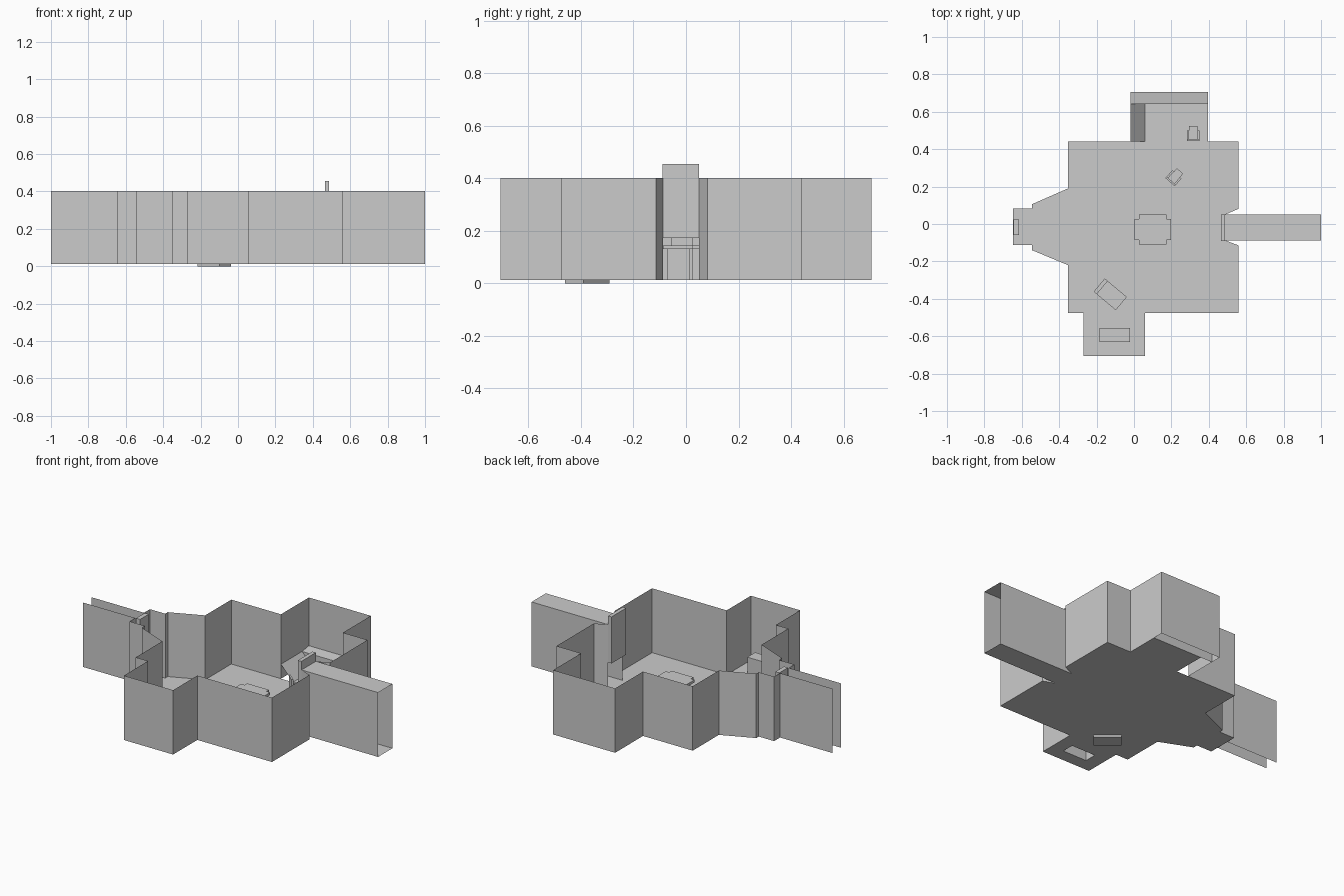
import bpy, bmesh, math
from mathutils import Matrix

if "Cube" in bpy.data.objects:
    bpy.data.objects.remove(bpy.data.objects["Cube"])

Z0, Z1 = 0.012, 0.402   # floor level and wall top


def finish(name, bm):
    me = bpy.data.meshes.new(name)
    bm.to_mesh(me)
    bm.free()
    ob = bpy.data.objects.new(name, me)
    bpy.context.collection.objects.link(ob)
    return ob


def wall(name, path, z0=Z0, z1=Z1):
    """Thin wall following a plan path."""
    bm = bmesh.new()
    lo = [bm.verts.new((x, y, z0)) for x, y in path]
    hi = [bm.verts.new((x, y, z1)) for x, y in path]
    for i in range(len(path) - 1):
        bm.faces.new((lo[i], lo[i + 1], hi[i + 1], hi[i]))
    return finish(name, bm)


def sheet(name, loops, z):
    """Flat sheet; loops after the first are holes."""
    bm = bmesh.new()
    edges = []
    for loop in loops:
        vs = [bm.verts.new((x, y, z)) for x, y in loop]
        edges += [bm.edges.new((vs[i - 1], vs[i])) for i in range(len(vs))]
    bmesh.ops.triangle_fill(bm, use_beauty=True, use_dissolve=False,
                            edges=edges, normal=(0, 0, 1))
    return finish(name, bm)


def rect(x0, x1, y0, y1):
    return [(x0, y0), (x1, y0), (x1, y1), (x0, y1)]


def boxes(name, parts, loc=(0, 0, 0), angle=0, open_bottom=False):
    """One object from boxes given as x0, x1, y0, y1, z0, z1."""
    bm = bmesh.new()
    for x0, x1, y0, y1, z0, z1 in parts:
        m = (Matrix.Translation(((x0 + x1) / 2, (y0 + y1) / 2, (z0 + z1) / 2))
             @ Matrix.Diagonal((x1 - x0, y1 - y0, z1 - z0, 1)))
        bmesh.ops.create_cube(bm, size=1, matrix=m)
    if open_bottom:
        bm.normal_update()
        bmesh.ops.delete(bm, geom=[f for f in bm.faces if f.normal.z < -0.9],
                         context='FACES')
    ob = finish(name, bm)
    ob.location = loc
    ob.rotation_euler.z = math.radians(angle)
    return ob


# room walls: south half and north half, from the right doorway to the left one
south = [(0.487, -0.087), (0.56, -0.115), (0.56, -0.475), (0.06, -0.475),
         (0.06, -0.707), (-0.27, -0.707), (-0.27, -0.475), (-0.353, -0.475),
         (-0.353, -0.22), (-0.545, -0.14), (-0.545, -0.112), (-0.648, -0.112)]
north = [(-0.648, 0.082), (-0.545, 0.082), (-0.545, 0.106), (-0.353, 0.19),
         (-0.353, 0.44), (-0.02, 0.44), (-0.02, 0.707), (0.395, 0.707),
         (0.395, 0.44), (0.56, 0.44), (0.56, 0.082), (0.487, 0.05)]
wall("south_walls", south + [(-0.648, -0.058)])
wall("north_walls", [(-0.648, 0.025)] + north)

# floor, left open under the counter, the back bench and the sloped console
floor = south + north[:5] + [(-0.02, 0.44), (0.06, 0.44), (0.06, 0.642),
                             (0.395, 0.642)] + north[8:]
counter = (-0.185, -0.022, -0.63, -0.555)
sheet("floor", [floor, rect(*counter)], Z0)

# right corridor: walls, floor and ceiling, open at the end
for name, y in (("south", -0.087), ("north", 0.05)):
    wall("right_corridor_wall_" + name, [(0.487, y), (1, y)])
for name, z in (("floor", Z0), ("ceiling", Z1)):
    sheet("right_corridor_" + name, [rect(0.487, 1, -0.087, 0.05)], z)

# left corridor: two bare walls
for name, y in (("south", -0.058), ("north", 0.025)):
    wall("left_corridor_wall_" + name, [(-0.648, y), (-1, y)])

# doors: the right one is raised
boxes("right_door", [(0.464, 0.487, -0.09, 0.05, 0.173, 0.455)])
boxes("left_door", [(-0.643, -0.616, -0.058, 0.025, Z0, Z1)])

# counter in the south alcove
boxes("counter", [counter + (Z0, 0.11)], open_bottom=True)

# bench and sloped console in the north alcove
bm = bmesh.new()
rows = [[bm.verts.new((x, y, z)) for y, z in
         ((0.642, Z0), (0.642, 0.1), (0.707, 0.11))] for x in (-0.02, 0.395)]
for i in range(2):
    bm.faces.new((rows[0][i], rows[1][i], rows[1][i + 1], rows[0][i + 1]))
finish("back_bench", bm)
bm = bmesh.new()
bm.faces.new([bm.verts.new(p) for p in ((0.06, 0.44, Z0), (0.06, 0.642, Z0),
                                        (-0.02, 0.642, 0.1), (-0.02, 0.44, 0.1))])
finish("sloped_console", bm)

# centre table with notched corners
bm = bmesh.new()
w, d, n = 0.097, 0.08, 0.024
q = [(w, d - n), (w - n, d - n), (w - n, d)]
plan = (q + [(-x, y) for x, y in q[::-1]] + [(-x, -y) for x, y in q]
        + [(x, -y) for x, y in q[::-1]])
top = bm.faces.new([bm.verts.new((x, y, 0.13)) for x, y in plan])
ext = bmesh.ops.extrude_face_region(bm, geom=[top], use_keep_orig=True)
bmesh.ops.translate(bm, vec=(0, 0, 0.015),
                    verts=[v for v in ext["geom"] if isinstance(v, bmesh.types.BMVert)])
bmesh.ops.recalc_face_normals(bm, faces=bm.faces[:])
finish("table_top", bm).location = (0.1, -0.03, 0)
boxes("table_pedestal", [(-0.045, 0.045, -0.04, 0.045, Z0, 0.13)], (0.1, -0.03, 0))

# armchairs: seat, back and two arms
chair = [(-0.022, 0.022, -0.027, 0.045, Z0, 0.075),
         (-0.033, 0.033, -0.035, -0.025, Z0, 0.16),
         (-0.033, -0.022, -0.025, 0.02, Z0, 0.11),
         (0.022, 0.033, -0.025, 0.02, Z0, 0.11)]
for i, (loc, a) in enumerate((((0.317, 0.48, 0), 0), ((0.216, 0.25, 0), -42))):
    boxes(f"armchair_{i + 1}", chair, loc, a)

# angled bed with a raised head end, set into the floor
boxes("bed", [(-0.056, 0.077, -0.046, 0.046, 0, 0.07),
              (-0.077, -0.056, -0.046, 0.046, 0, 0.1)], (-0.127, -0.376, 0), -40)
